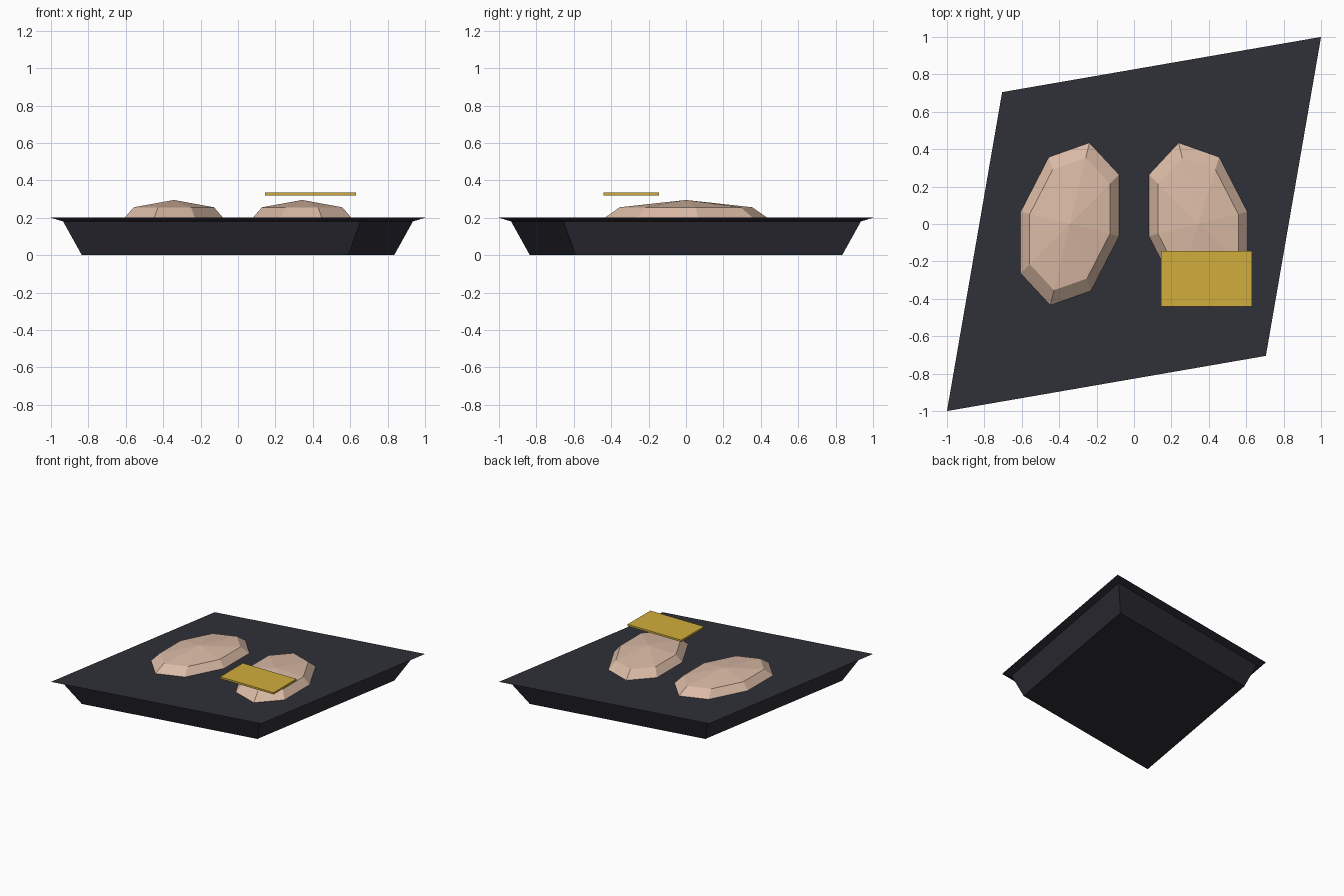
import bpy

if "Cube" in bpy.data.objects:
    bpy.data.objects.remove(bpy.data.objects["Cube"])


def material(name, rgb):
    m = bpy.data.materials.new(name)
    m.diffuse_color = (*rgb, 1)
    m.use_nodes = True
    m.node_tree.nodes["Principled BSDF"].inputs["Base Color"].default_value = m.diffuse_color
    return m


CHARCOAL = material("charcoal", (0.029, 0.029, 0.040))
BEIGE = material("beige", (0.70, 0.49, 0.375))
GOLD = material("gold", (0.64, 0.42, 0.045))


def loft(name, rings, mat, apex=None):
    """Join equal-length counter-clockwise rings, with a flat base and a flat or pointed top."""
    n = len(rings[0])
    verts = [p for ring in rings for p in ring]
    faces = [tuple(reversed(range(n)))]
    for r in range(len(rings) - 1):
        for i in range(n):
            j = (i + 1) % n
            faces.append((r * n + i, r * n + j, (r + 1) * n + j, (r + 1) * n + i))
    top = (len(rings) - 1) * n
    if apex:
        verts.append(apex)
        faces += [(top + i, top + (i + 1) % n, len(verts) - 1) for i in range(n)]
    else:
        faces.append(tuple(range(top, top + n)))
    mesh = bpy.data.meshes.new(name)
    mesh.from_pydata(verts, [], faces)
    mesh.materials.append(mat)
    ob = bpy.data.objects.new(name, mesh)
    bpy.context.collection.objects.link(ob)
    return ob


# Diamond tray: sloping sides, then a thin flared rim
def diamond(far, near, z):
    return [(-far, -far, z), (near, -near, z), (far, far, z), (-near, near, z)]


loft("tray", [diamond(0.835, 0.59, 0), diamond(0.935, 0.655, 0.18),
              diamond(1.0, 0.705, 0.2)], CHARCOAL)

# Two faceted mounds, mirrored across the middle; each outline is point-symmetric
half = [(0.265, -0.065), (0.265, 0.265), (0.105, 0.437), (-0.113, 0.36)]
outline = half + [(-x, -y) for x, y in half]
for side, label in ((1, "left"), (-1, "right")):
    pts = outline if side == 1 else [(-x, y) for x, y in reversed(outline)]
    cx = -0.343 * side
    rings = [[(cx + x * s, y * s, z) for x, y in pts]
             for s, z in ((1.0, 0.198), (0.81, 0.256))]
    loft(label + "_mound", rings, BEIGE, apex=(cx, 0, 0.295))

# Thin plate hovering over the right mound
x0, x1, y0, y1 = 0.145, 0.632, -0.44, -0.145
loft("gold_plate", [[(x0, y0, z), (x1, y0, z), (x1, y1, z), (x0, y1, z)]
                    for z in (0.319, 0.334)], GOLD)
